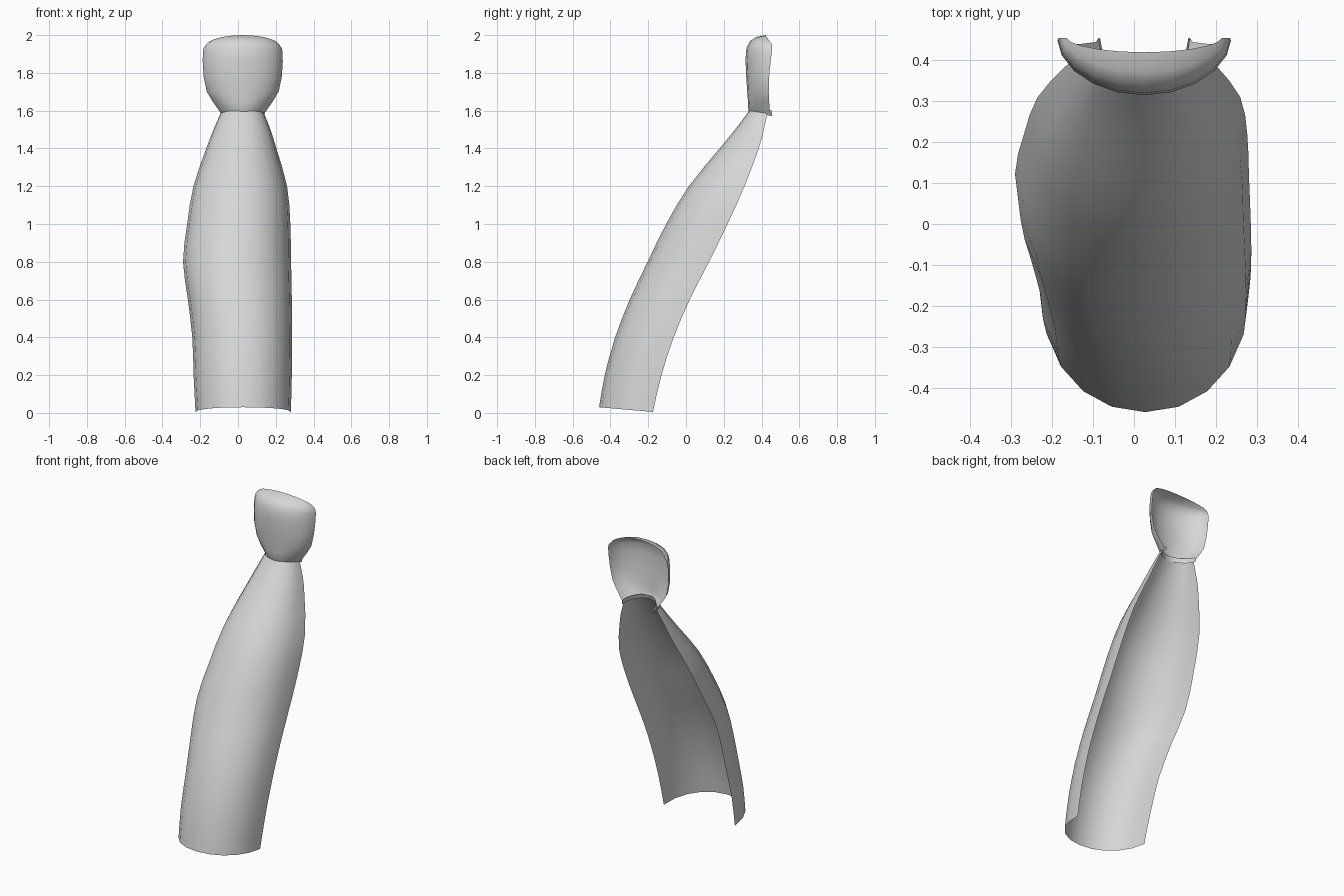
import bpy, math

if "Cube" in bpy.data.objects:
    bpy.data.objects.remove(bpy.data.objects["Cube"])

steel = bpy.data.materials.new("plain grey")
steel.diffuse_color = (0.68, 0.68, 0.68, 1)
steel.use_nodes = True
steel.node_tree.nodes["Principled BSDF"].inputs["Base Color"].default_value = steel.diffuse_color


def smooth_rows(rows, steps=2):
    """Insert Catmull-Rom rows between the given ones."""
    out = []
    for i in range(len(rows) - 1):
        p0, p1, p2 = rows[max(i - 1, 0)], rows[i], rows[i + 1]
        p3 = rows[min(i + 2, len(rows) - 1)]
        for k in range(steps):
            t = k / steps
            out.append(tuple(
                b + 0.5 * t * (c - a + t * (2 * a - 5 * b + 4 * c - d
                                            + t * (3 * (b - c) + d - a)))
                for a, b, c, d in zip(p0, p1, p2, p3)))
    return out + [rows[-1]]


def shell(name, rows, segments, depth_power, width_power):
    """Loft half-oval rows: (z front, z back, x left, x right, y front, y back)."""
    verts, faces = [], []
    for zf, zb, xl, xr, yf, yb in rows:
        for i in range(segments + 1):
            t = math.pi * (i / segments - 0.5)
            c = max(math.cos(t), 0) ** depth_power
            s = math.copysign(abs(math.sin(t)) ** width_power, t)
            x = (xl + xr) / 2 + (xr - xl) / 2 * s
            verts.append((x, yb + (yf - yb) * c, zb + (zf - zb) * c))
    n = segments + 1
    for r in range(len(rows) - 1):
        for i in range(segments):
            a = r * n + i
            faces.append((a, a + 1, a + n + 1, a + n))
    mesh = bpy.data.meshes.new(name)
    mesh.from_pydata(verts, [], faces)
    mesh.materials.append(steel)
    obj = bpy.data.objects.new(name, mesh)
    bpy.context.collection.objects.link(obj)
    bpy.context.view_layer.objects.active = obj
    obj.select_set(True)
    bpy.ops.object.shade_smooth_by_angle(angle=math.radians(60))
    obj.select_set(False)
    return obj


# Shin guard: leaning open shell; z, left, right, front, back
shin = [
    (0.20, -0.235, 0.285, -0.43, -0.13),
    (0.40, -0.242, 0.287, -0.375, -0.065),
    (0.60, -0.265, 0.285, -0.298, 0.02),
    (0.80, -0.291, 0.281, -0.203, 0.122),
    (1.00, -0.269, 0.277, -0.105, 0.22),
    (1.20, -0.236, 0.260, 0.015, 0.31),
    (1.40, -0.168, 0.203, 0.178, 0.385),
    (1.50, -0.130, 0.172, 0.26, 0.412),
]
shell("shin_guard", smooth_rows(
    [(0.03, 0.005, -0.225, 0.28, -0.46, -0.175)]
    + [(z, z, l, r, f, b) for z, l, r, f, b in shin]
    + [(1.60, 1.585, -0.092, 0.138, 0.335, 0.43)]), 10, 0.93, 0.96)

# Knee guard: flared plate with a rolled top and a narrow folded lip at the bottom;
# front z, back z, half width, front, back
knee = [
    (1.62, 1.60, 0.108, 0.345, 0.455),
    (1.592, 1.572, 0.112, 0.335, 0.455),
    (1.60, 1.59, 0.118, 0.330, 0.445),
    (1.65, 1.65, 0.160, 0.328, 0.440),
    (1.70, 1.70, 0.190, 0.324, 0.438),
    (1.78, 1.78, 0.207, 0.319, 0.440),
    (1.87, 1.86, 0.212, 0.315, 0.448),
    (1.93, 1.91, 0.211, 0.320, 0.454),
    (1.968, 1.93, 0.207, 0.338, 0.455),
    (1.99, 1.94, 0.200, 0.372, 0.455),
    (2.00, 1.95, 0.190, 0.42, 0.455),
]
shell("knee_guard",
      [(zf, zb, 0.025 - h, 0.025 + h, f, b) for zf, zb, h, f, b in knee],
      10, 1.12, 1.0)
